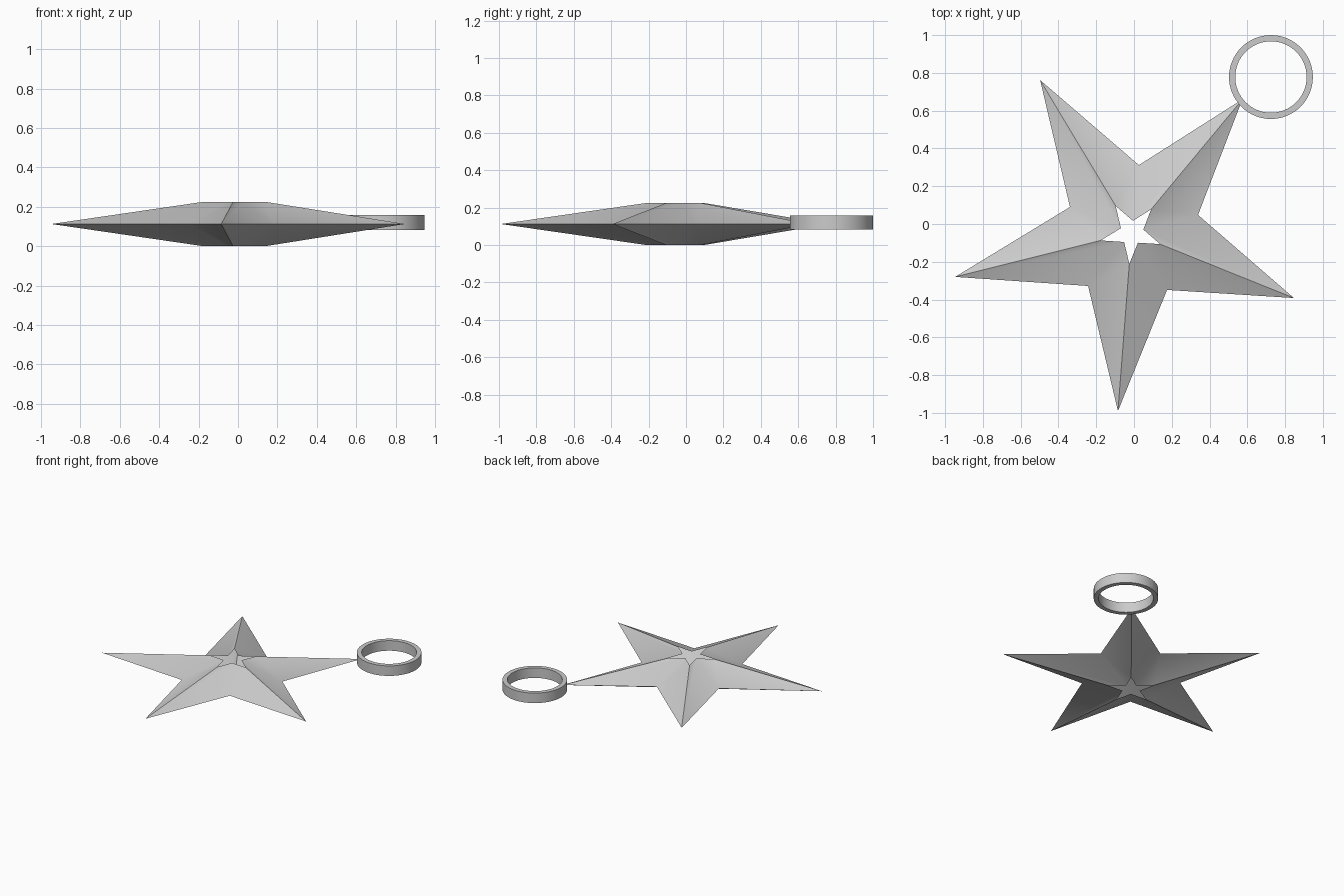
import bpy, bmesh, math
from mathutils import Vector

cube = bpy.data.objects.get("Cube")
if cube:
    bpy.data.objects.remove(cube, do_unlink=True)

grey = bpy.data.materials.new("light grey")
grey.use_nodes = True
grey.diffuse_color = (0.6, 0.6, 0.6, 1)
grey.node_tree.nodes["Principled BSDF"].inputs["Base Color"].default_value = (0.6, 0.6, 0.6, 1)

MID = 0.1125


def finish(bm, name, angle):
    """Turn a bmesh into a smooth-shaded object with sharp creases."""
    mesh = bpy.data.meshes.new(name)
    bm.to_mesh(mesh)
    bm.free()
    mesh.materials.append(grey)
    obj = bpy.data.objects.new(name, mesh)
    bpy.context.collection.objects.link(obj)
    bpy.ops.object.select_all(action="DESELECT")
    obj.select_set(True)
    bpy.context.view_layer.objects.active = obj
    bpy.ops.object.shade_smooth_by_angle(angle=math.radians(angle))
    return obj


def bridge(bm, a, b):
    for i in range(len(a)):
        j = (i + 1) % len(a)
        bm.faces.new((a[i], a[j], b[j], b[i]))


# Star: hollow shell rising from its outline to a small star-shaped opening, above and below
center = Vector((-0.012, -0.046))
tips = [(0.574, 0.66), (-0.497, 0.762), (-0.947, -0.28), (-0.085, -0.99), (0.847, -0.392)]
valleys = [(0.026, 0.312), (-0.339, 0.09), (-0.243, -0.328), (0.175, -0.349), (0.339, 0.048)]
outline = [Vector(p) for pair in zip(tips, valleys) for p in pair]

bm = bmesh.new()
rim = [bm.verts.new((*p, MID)) for p in outline]
for z in (0, 2 * MID):
    opening = [bm.verts.new((*center.lerp(p, 0.175), z)) for p in outline]
    bridge(bm, rim, opening)
bmesh.ops.recalc_face_normals(bm, faces=bm.faces)
finish(bm, "star", 35)

# Hanging ring at the tip of one arm
SIDES = 64
bm = bmesh.new()
loops = []
for radius, z in ((0.222, 0.083), (0.222, 0.159), (0.189, 0.159), (0.189, 0.083)):
    loops.append([bm.verts.new((0.725 + radius * math.cos(math.tau * i / SIDES),
                                0.778 + radius * math.sin(math.tau * i / SIDES), z))
                  for i in range(SIDES)])
for k in range(4):
    bridge(bm, loops[k], loops[(k + 1) % 4])
bmesh.ops.recalc_face_normals(bm, faces=bm.faces)
finish(bm, "ring", 35)
